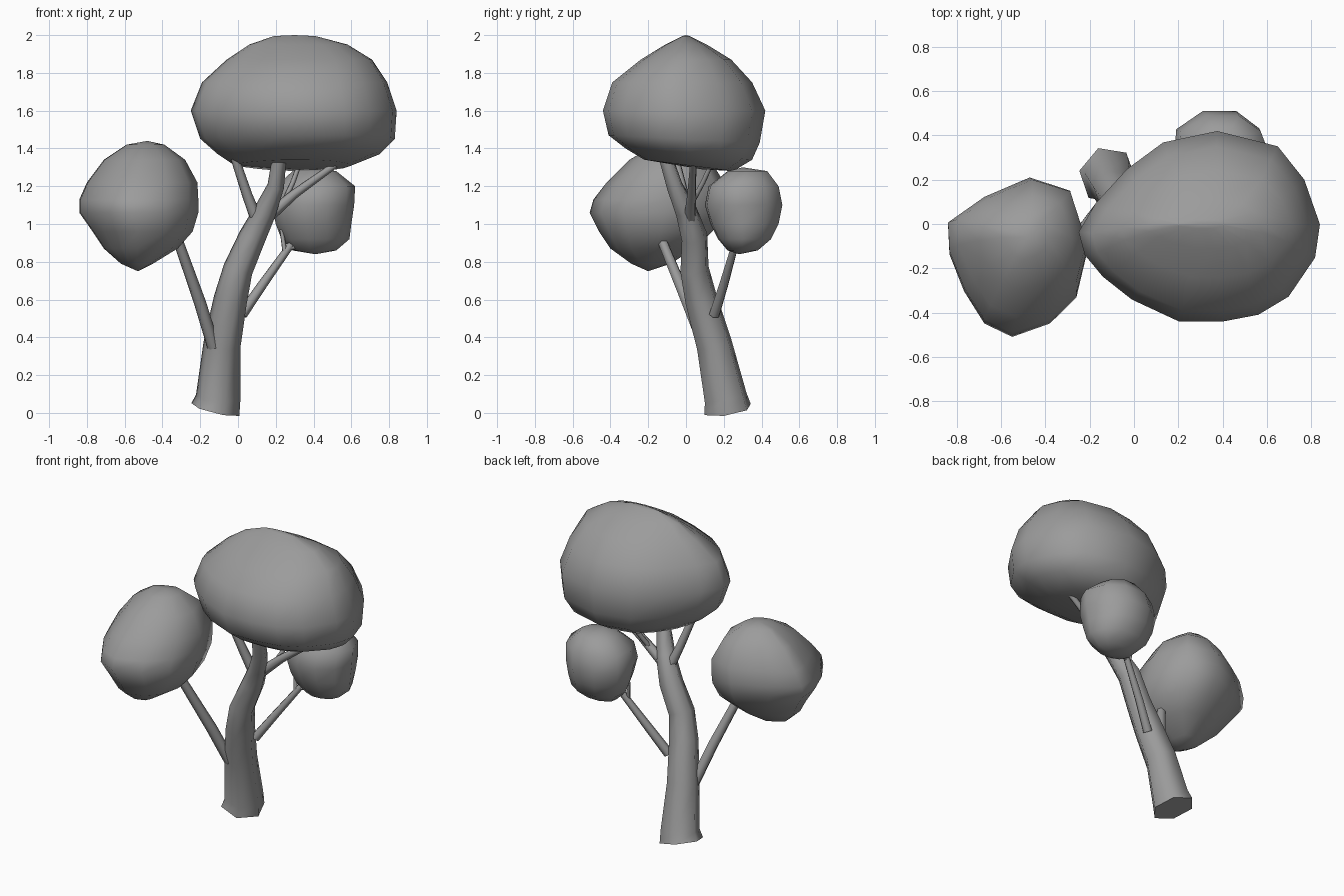
import bpy, bmesh, math
from mathutils import Vector

cube = bpy.data.objects.get("Cube")
if cube:
    bpy.data.objects.remove(cube, do_unlink=True)

grey = bpy.data.materials.new("plain grey")
grey.use_nodes = True
grey.diffuse_color = (0.33, 0.33, 0.33, 1)
grey.node_tree.nodes["Principled BSDF"].inputs["Base Color"].default_value = grey.diffuse_color


def loft(name, rings, start, end, crease):
    """Skin a stack of closed rings, closing each end with a fan to a point."""
    bm = bmesh.new()
    rows = [[bm.verts.new(p) for p in ring] for ring in rings]
    n = len(rows[0])
    for a, b in zip(rows, rows[1:]):
        for i in range(n):
            j = (i + 1) % n
            bm.faces.new((a[i], a[j], b[j], b[i]))
    for row, tip in ((rows[0], start), (rows[-1], end)):
        v = bm.verts.new(tip)
        for i in range(n):
            bm.faces.new((row[i], row[(i + 1) % n], v))
    bmesh.ops.recalc_face_normals(bm, faces=bm.faces)
    mesh = bpy.data.meshes.new(name)
    bm.to_mesh(mesh)
    bm.free()
    mesh.materials.append(grey)
    obj = bpy.data.objects.new(name, mesh)
    bpy.context.collection.objects.link(obj)
    bpy.ops.object.select_all(action="DESELECT")
    obj.select_set(True)
    bpy.context.view_layer.objects.active = obj
    bpy.ops.object.shade_smooth_by_angle(angle=math.radians(crease))


def canopy(name, plan, levels, bottom, top):
    """Leaf mass: a plan outline fitted to x and y spans; drop lowers the back."""
    rings = []
    for z, x0, x1, y0, y1, drop in levels:
        rings.append([((x0 + x1) / 2 + px * (x1 - x0) / 2,
                       (y0 + y1) / 2 + py * (y1 - y0) / 2,
                       z - py * drop) for px, py in plan])
    loft(name, rings, bottom, top, 80)


def limb(name, path, sides=6, phase=50):
    """Tapered tube along (x, y, z, radius) points."""
    pts = [Vector(p[:3]) for p in path]
    rings = []
    for i, (p, spec) in enumerate(zip(pts, path)):
        tangent = (pts[min(i + 1, len(pts) - 1)] - pts[max(i - 1, 0)]).normalized()
        turn = Vector((0, 0, 1)).rotation_difference(tangent)
        ring = []
        for k in range(sides):
            a = math.radians(phase) + math.tau * k / sides
            ring.append(p + turn @ Vector((math.cos(a), math.sin(a), 0)) * spec[3])
        rings.append(ring)
    loft(name, rings, pts[0], pts[-1], 65)


# Leaf masses
canopy("main_canopy",
       [(1, .02), (.87, .49), (.65, .84), (.15, 1), (-.3, .88), (-.6, .6),
        (-.86, .24), (-1, -.06), (-.95, -.3), (-.8, -.53), (-.56, -.77), (-.17, -1),
        (.2, -1), (.49, -.93), (.74, -.74), (.96, -.33)],
       [(1.31, -.02, .6, -.22, .25, .03), (1.37, -.11, .75, -.32, .35, .03),
        (1.45, -.2, .83, -.41, .39, .02), (1.6, -.25, .84, -.44, .42, 0),
        (1.75, -.19, .79, -.39, .35, 0), (1.87, -.06, .71, -.24, .24, 0),
        (1.95, .06, .58, -.11, .11, 0), (1.995, .19, .41, -.02, .02, 0)],
       (.3, .08, 1.29), (.3, 0, 2))
canopy("left_canopy",
       [(1, .1), (.75, .83), (.17, 1), (-.48, .75), (-1, .42), (-.98, .05),
        (-.77, -.42), (-.48, -.83), (-.08, -1), (.46, -.83), (.84, -.5)],
       [(.79, -.62, -.45, -.29, -.08, 0), (.87, -.71, -.32, -.4, .04, 0),
        (.96, -.77, -.24, -.46, .14, 0), (1.06, -.84, -.21, -.51, .2, 0),
        (1.13, -.84, -.21, -.49, .21, 0), (1.22, -.8, -.215, -.42, .2, 0),
        (1.34, -.71, -.28, -.3, .13, 0), (1.42, -.59, -.39, -.16, .03, 0)],
       (-.53, -.2, .75), (-.48, -.06, 1.44))
canopy("back_canopy",
       [(1, -.05), (.77, .62), (.3, 1), (-.4, 1), (-.95, .6), (-1, -.1),
        (-.75, -.7), (-.2, -1), (.35, -.95), (.8, -.6)],
       [(.86, .29, .52, .22, .38, 0), (.92, .23, .59, .17, .45, 0),
        (1.0, .2, .6, .13, .49, 0), (1.1, .18, .615, .1, .51, 0),
        (1.2, .2, .62, .12, .49, 0), (1.28, .29, .52, .22, .43, 0)],
       (.41, .28, .84), (.39, .3, 1.3))

# Trunk
limb("trunk", [(-.12, .22, .018, .133), (-.105, .21, .08, .12), (-.085, .15, .36, .1),
               (-.04, .08, .6, .09), (.0, .045, .76, .08), (.075, .045, .93, .073),
               (.145, .0, 1.07, .06), (.2, -.06, 1.2, .045), (.22, -.11, 1.36, .038)])

# Branches
branches = {
    "left_branch": [(-.13, .1, .35, .034), (-.2, .01, .58, .033), (-.32, -.13, .92, .027)],
    "back_branch": [(.02, .15, .52, .03), (.13, .2, .68, .026), (.28, .26, .89, .02)],
    "upper_left_branch": [(.1, .02, 1.02, .033), (.05, -.01, 1.15, .028), (-.02, -.06, 1.36, .023)],
    "upper_right_branch": [(.15, .02, 1.03, .034), (.3, .03, 1.16, .025), (.58, .04, 1.36, .016)],
    "back_twig_left": [(.25, .24, .84, .013), (.23, .26, .97, .01)],
    "back_twig_right": [(.26, .25, .87, .014), (.4, .29, .9, .011)],
    "upper_twig": [(.24, .03, 1.11, .015), (.29, .09, 1.22, .014), (.33, .14, 1.33, .012)],
}
for name, path in branches.items():
    limb(name, path)
